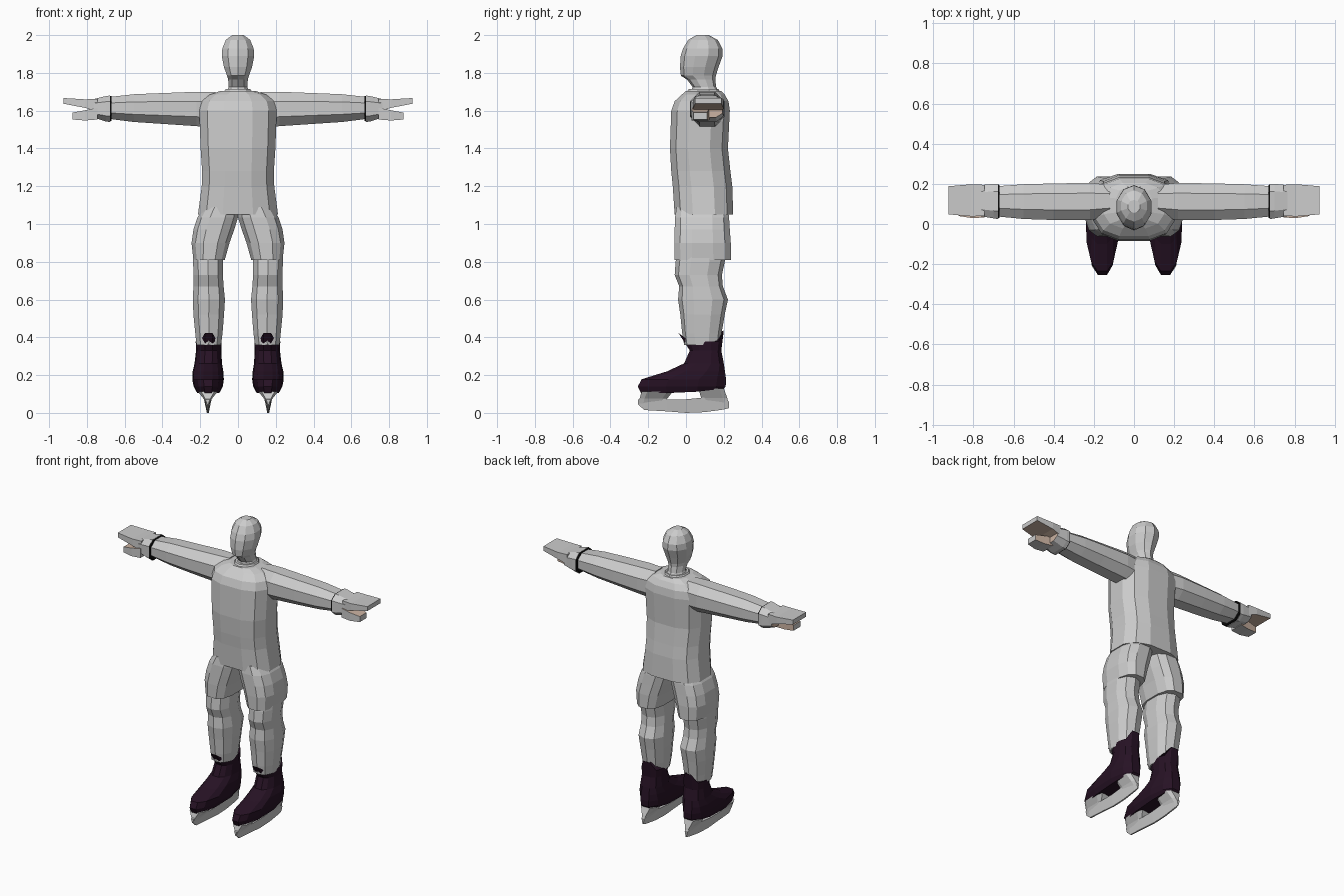
import bpy, bmesh, math
from mathutils import Vector


def material(name, rgb):
    m = bpy.data.materials.new(name)
    m.diffuse_color = (*rgb, 1)
    return m


GREY = material("grey", (0.8, 0.8, 0.8))
DARK = material("boot_leather", (0.02, 0.006, 0.018))
TAN = material("palm_tan", (0.6, 0.45, 0.36))
BLACK = material("cuff_lining", (0.004, 0.004, 0.004))


def loft(name, sections, axis="z", n=10, power=2.0, mirror=False,
         mat=None, accent=None, is_accent=None, taper=0.0, edit=None):
    """Skin rounded sections (t, a0, a1, b0, b1) stacked along an axis."""
    unit = []
    for i in range(n):
        a = 2 * math.pi * (i + 0.5) / n
        c, s = math.cos(a), math.sin(a)
        unit.append((math.copysign(abs(c) ** (2 / power), c),
                     math.copysign(abs(s) ** (2 / power), s)))
    mu = max(abs(u) for u, v in unit)
    mv = max(abs(v) for u, v in unit)
    bm = bmesh.new()
    rings = []
    for t, a0, a1, b0, b1 in sections:
        ring = []
        for u, v in unit:
            u, v = u / mu, v / mv
            w = 1 - taper * max(0, -v)
            a = (a0 + a1) / 2 + u * w * (a1 - a0) / 2
            b = (b0 + b1) / 2 + v * (b1 - b0) / 2
            co = {"z": (a, b, t), "x": (t, a, b), "y": (a, t, b)}[axis]
            ring.append(bm.verts.new(co))
        rings.append(ring)
    for lo, hi in zip(rings, rings[1:]):
        for i in range(n):
            j = (i + 1) % n
            bm.faces.new((lo[i], lo[j], hi[j], hi[i]))
    bm.faces.new(rings[0])
    bm.faces.new(rings[-1])
    if edit:
        edit(rings)
    bmesh.ops.recalc_face_normals(bm, faces=bm.faces)
    bm.normal_update()
    if is_accent:
        for f in bm.faces:
            f.material_index = int(is_accent(f.normal))
    mesh = bpy.data.meshes.new(name)
    bm.to_mesh(mesh)
    bm.free()
    mesh.materials.append(mat or GREY)
    if accent:
        mesh.materials.append(accent)
    ob = bpy.data.objects.new(name, mesh)
    bpy.context.collection.objects.link(ob)
    if mirror:
        ob.modifiers.new("mirror", "MIRROR").use_mirror_merge = False
    return ob


# Head and neck
loft("head", [(1.69, -.065, .065, .02, .18), (1.725, -.05, .05, .035, .16),
              (1.765, -.052, .052, .005, .155), (1.785, -.058, .058, -.027, .158),
              (1.83, -.074, .074, -.032, .172), (1.89, -.086, .086, -.028, .194),
              (1.93, -.083, .083, -.015, .192), (1.975, -.064, .064, .012, .168),
              (2.0, -.03, .03, .055, .12)])
loft("collar", [(1.68, -.085, .085, -.01, .19), (1.715, -.065, .065, .015, .172)])

# Jersey body
loft("jersey", [(1.05, -.212, .212, -.06, .25), (1.2, -.192, .192, -.07, .245),
                (1.28, -.19, .19, -.078, .235), (1.4, -.198, .198, -.085, .222),
                (1.6, -.205, .205, -.078, .232), (1.65, -.192, .192, -.06, .225),
                (1.685, -.15, .15, -.022, .205), (1.705, -.09, .09, .0, .185)],
     n=12, power=2.7)

# Sleeves
loft("sleeve", [(.12, .035, .195, 1.51, 1.70), (.22, .02, .205, 1.518, 1.70),
                (.4, .02, .202, 1.53, 1.693), (.55, .025, .198, 1.54, 1.687),
                (.685, .038, .188, 1.557, 1.672)],
     axis="x", n=8, power=2.2, mirror=True)

# Gloves: cuff, dark lining, fingers and thumb
loft("glove_cuff", [(.678, .025, .2, 1.54, 1.68), (.70, .028, .2, 1.543, 1.677),
                    (.77, .04, .193, 1.565, 1.66)],
     axis="x", n=8, power=3, mirror=True, accent=TAN, is_accent=lambda v: v.x > .9)
loft("glove_lining", [(.67, .03, .195, 1.546, 1.676), (.679, .027, .198, 1.542, 1.679)],
     axis="x", n=8, power=3, mirror=True, mat=BLACK)
loft("glove_fingers", [(.745, .04, .195, 1.595, 1.662), (.81, .038, .198, 1.615, 1.66),
                       (.925, .048, .188, 1.637, 1.667)],
     axis="x", n=4, mirror=True, accent=TAN, is_accent=lambda v: v.z < -.7)
loft("glove_thumb", [(.745, .032, .125, 1.553, 1.615), (.81, .03, .118, 1.548, 1.602),
                     (.875, .04, .112, 1.553, 1.59)],
     axis="x", n=4, mirror=True, accent=TAN,
     is_accent=lambda v: v.z > .7 or v.y > .7)

# Shorts legs, meeting at the crotch
loft("shorts_leg", [(.81, .07, .236, -.06, .237), (.9, .045, .246, -.062, .237),
                    (.97, .02, .236, -.06, .232), (1.035, 0, .215, -.058, .228),
                    (1.09, 0, .18, -.05, .22)],
     n=12, power=2.7, mirror=True)

# Padded socks
loft("sock", [(.36, .09, .22, -.01, .18), (.42, .082, .226, -.02, .188),
              (.52, .074, .236, -.03, .205), (.6, .069, .239, -.042, .222),
              (.67, .076, .236, -.036, .195), (.73, .08, .235, -.06, .19),
              (.8, .08, .238, -.055, .205), (.88, .08, .235, -.04, .21)],
     n=10, power=2.4, mirror=True)


# Skate boots with raised tongue and heel tab
def raise_tabs(rings):
    top = sorted(rings[-1], key=lambda v: v.co.y)
    for v in top[:2]:
        v.co += Vector((0, -.04, .045))
    for v in top[-2:]:
        v.co += Vector((0, .008, .057))
    for v in rings[0]:
        v.co.z += max(0, v.co.y) * .12


loft("skate_boot", [(.105, .095, .22, -.238, .2), (.14, .08, .235, -.255, .21),
                    (.178, .075, .242, -.235, .212), (.22, .078, .24, -.1, .206),
                    (.262, .085, .23, -.01, .2), (.33, .088, .222, .02, .187),
                    (.378, .086, .224, .0, .192)],
     n=12, power=2.6, mirror=True, mat=DARK, taper=.2, edit=raise_tabs)


# Blade runner, pinched to a thin lower edge
def pinch(rings):
    for ring in rings:
        mid = sum(v.co.z for v in ring) / len(ring)
        for v in ring:
            if v.co.z < mid:
                v.co.x = .16 + (v.co.x - .16) * .25


loft("skate_blade", [(-.255, .15, .17, .045, .07), (-.22, .142, .178, .015, .085),
                     (-.1, .14, .18, .008, .072), (.0, .14, .18, .0, .072),
                     (.1, .14, .18, .004, .082), (.2, .142, .178, .018, .085),
                     (.228, .15, .17, .025, .06)],
     axis="y", n=4, mirror=True, edit=pinch)

# Blade holders at toe and heel
loft("toe_holder", [(.05, .15, .17, -.25, -.11), (.075, .138, .182, -.246, -.1),
                    (.112, .108, .212, -.235, -.07)], n=8, power=4, mirror=True)
loft("heel_holder", [(.05, .15, .17, .09, .226), (.08, .138, .182, .08, .218),
                     (.13, .108, .212, .065, .2)], n=8, power=4, mirror=True)
